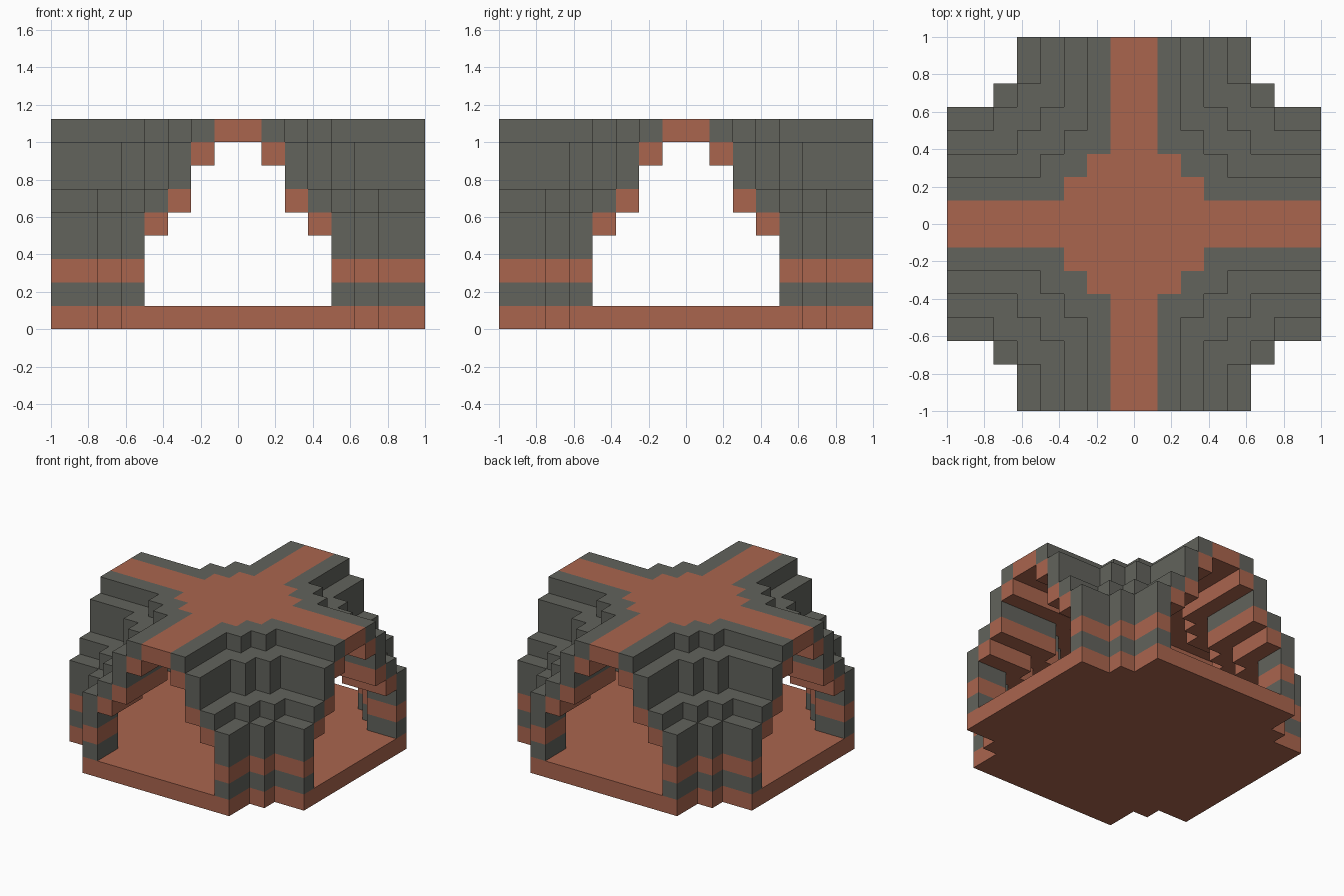
import bpy
import bmesh
import math
from mathutils import Vector

cube = bpy.data.objects.get("Cube")
if cube:
    bpy.data.objects.remove(cube, do_unlink=True)

UNIT = 0.125   # size of one block
REACH = 8      # blocks from the centre to the end of each arm


def make_material(name, rgb):
    mat = bpy.data.materials.new(name)
    mat.use_nodes = True
    colour = (*rgb, 1.0)
    mat.diffuse_color = colour
    bsdf = mat.node_tree.nodes["Principled BSDF"]
    bsdf.inputs["Base Color"].default_value = colour
    bsdf.inputs["Roughness"].default_value = 0.9
    return mat


brick = make_material("brick_red", (0.402, 0.130, 0.076))
stone = make_material("stone_grey", (0.122, 0.125, 0.107))


def cross(k):
    """Block columns of a cross with arms k wide each side and a stepped centre."""
    if k == 0:
        return set()
    step = (k + 1, min(k + 2, 6))
    rects = [(k, REACH), step, step[::-1], (REACH, k)]
    return {(x, y) for a, b in rects for x in range(-a, a) for y in range(-b, b)}


def ring(outer, inner, *layers):
    """Blocks between two crosses on the given layers."""
    return {(x, y, z) for x, y in cross(outer) - cross(inner) for z in layers}


# Parts: outer cross, inner cross, layers
parts = {
    "floor": (brick, ring(5, 0, 0)),
    "lower_wall": (stone, ring(5, 4, 1)),
    "wall_band": (brick, ring(5, 4, 2)),
    "upper_wall": (stone, ring(5, 4, 3, 4)),
    "lower_vault_rib": (brick, ring(4, 3, 4)),
    "lower_vault_shell": (stone, ring(4, 3, 5)),
    "middle_vault_rib": (brick, ring(3, 2, 5)),
    "upper_vault_shell": (stone, ring(3, 2, 6, 7)),
    "upper_vault_rib": (brick, ring(2, 1, 7)),
    "roof_edge": (stone, ring(2, 1, 8)),
    "roof_ridge": (brick, ring(1, 0, 8)),
}
solid = set().union(*(cells for _, cells in parts.values()))


def build(name, mat, cells):
    """Skin the exposed sides of the blocks and merge them into large flat faces."""
    bm = bmesh.new()
    for cell in cells:
        for axis in range(3):
            for side in (0, 1):
                near = list(cell)
                near[axis] += 2 * side - 1
                if tuple(near) in solid:
                    continue
                u, v = Vector((0, 0, 0)), Vector((0, 0, 0))
                u[(axis + 1) % 3] = v[(axis + 2) % 3] = 1
                p = Vector(cell)
                p[axis] += side
                corners = [p, p + u, p + u + v, p + v]
                if not side:
                    corners.reverse()
                bm.faces.new([bm.verts.new(c * UNIT) for c in corners])
    bmesh.ops.remove_doubles(bm, verts=bm.verts[:], dist=UNIT / 100)
    bmesh.ops.dissolve_limit(bm, angle_limit=math.radians(1),
                             verts=bm.verts[:], edges=bm.edges[:])
    mesh = bpy.data.meshes.new(name)
    bm.to_mesh(mesh)
    bm.free()
    mesh.materials.append(mat)
    obj = bpy.data.objects.new(name, mesh)
    bpy.context.collection.objects.link(obj)


for part, (material, blocks) in parts.items():
    build(part, material, blocks)
